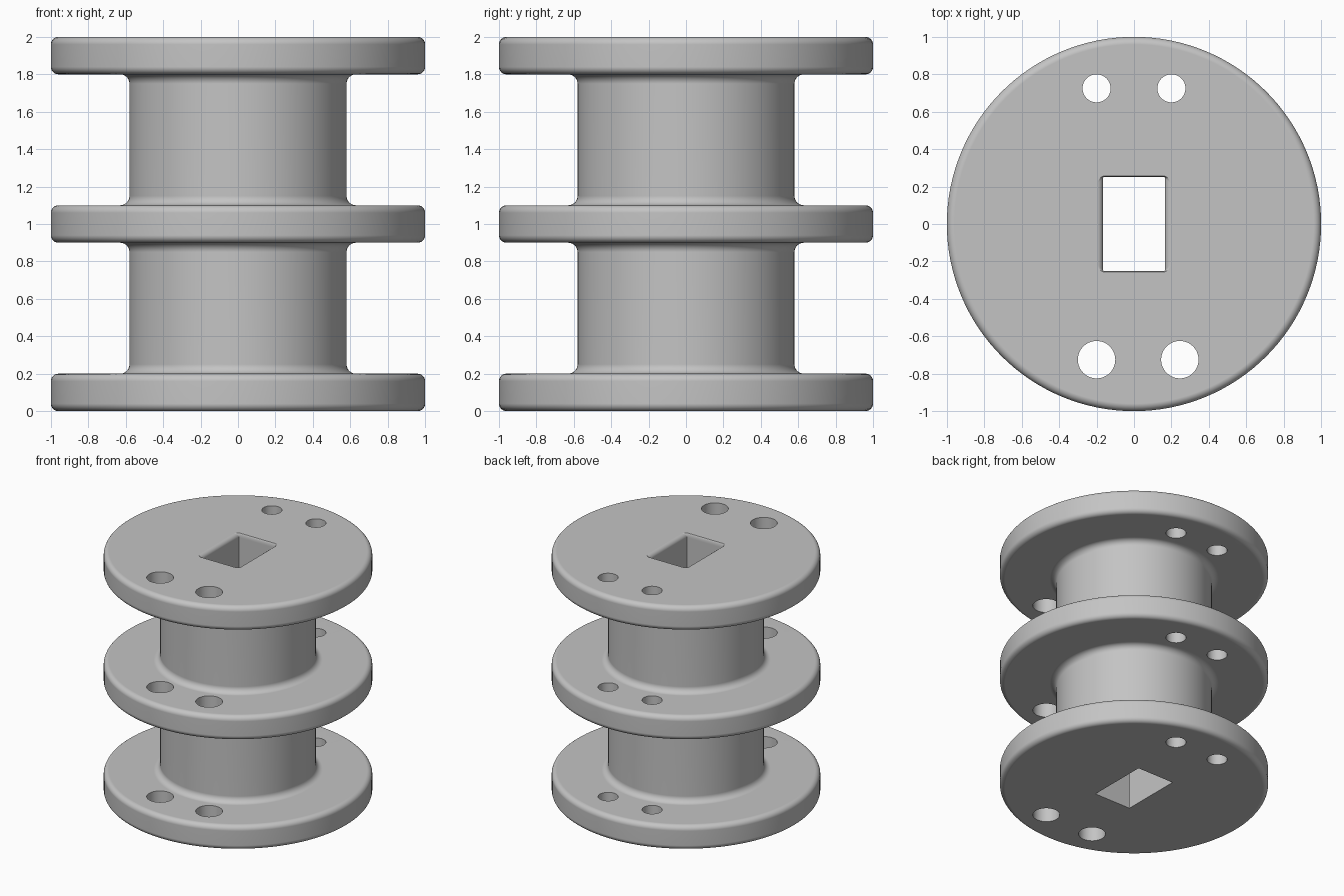
import bpy, bmesh
from math import sin, cos, pi
from mathutils import Vector, Matrix

cube = bpy.data.objects.get("Cube")
if cube:
    bpy.data.objects.remove(cube, do_unlink=True)

grey = bpy.data.materials.new("plain grey")
grey.use_nodes = True
colour = (0.55, 0.55, 0.55, 1)
grey.diffuse_color = colour
grey.node_tree.nodes["Principled BSDF"].inputs["Base Color"].default_value = colour


def make_object(name, bm):
    bmesh.ops.recalc_face_normals(bm, faces=bm.faces)
    mesh = bpy.data.meshes.new(name)
    bm.to_mesh(mesh)
    bm.free()
    mesh.materials.append(grey)
    ob = bpy.data.objects.new(name, mesh)
    bpy.context.collection.objects.link(ob)
    return ob


def loft(bm, rings, closed_ends=True):
    """Skin a list of equal-length point rings."""
    loops = [[bm.verts.new(p) for p in ring] for ring in rings]
    n = len(loops[0])
    for a, b in zip(loops, loops[1:]):
        for i in range(n):
            j = (i + 1) % n
            bm.faces.new((a[i], a[j], b[j], b[i]))
    if closed_ends:
        bm.faces.new(loops[0][::-1])
        bm.faces.new(loops[-1])


def circle(r, z, n, x=0, y=0):
    return [(x + r * cos(2 * pi * i / n), y + r * sin(2 * pi * i / n), z) for i in range(n)]


def round_corner(prev, corner, nxt, radius, steps=6):
    """Quarter arc replacing a right-angle profile corner."""
    c = Vector(corner)
    u = (Vector(prev) - c).normalized() * radius
    v = (Vector(nxt) - c).normalized() * radius
    return [c + u * (1 - sin(a)) + v * (1 - cos(a))
            for a in (pi / 2 * k / steps for k in range(steps + 1))]


# Spool body: three flanges on a core, every corner filleted
CORE, RIM, EDGE, ROOT = 0.58, 1.0, 0.04, 0.05
corners = [(0, 0, 0)]
for low, high in ((0, 0.2), (0.9, 1.1), (1.8, 2.0)):
    if low > 0:
        corners.append((CORE, low, ROOT))
    corners += [(RIM, low, EDGE), (RIM, high, EDGE)]
    if high < 2:
        corners.append((CORE, high, ROOT))
corners.append((0, 2, 0))
profile = []
for a, b, c in zip(corners, corners[1:], corners[2:]):
    profile += round_corner(a[:2], b[:2], c[:2], b[2])
bm = bmesh.new()
loft(bm, [circle(r, z, 128) for r, z in profile])
spool = make_object("spool", bm)


# Square shaft hole, widening in a soft lip at the top
def rounded_rect(hx, hy, r, z, steps=5):
    points = []
    for quarter, (sx, sy) in enumerate(((1, 1), (-1, 1), (-1, -1), (1, -1))):
        for k in range(steps + 1):
            a = pi / 2 * (quarter + k / steps)
            points.append((sx * (hx - r) + r * cos(a), sy * (hy - r) + r * sin(a), z))
    return points


def lip_section(a, z):
    t = 1 - cos(a)
    return rounded_rect(0.165 + 0.035 * t, 0.25 + 0.01 * t, 0.004 + 0.046 * t, z)


sections = [lip_section(0, -0.1)]
sections += [lip_section(a, 1.9655 + 0.035 * sin(a)) for a in (pi / 12 * k for k in range(7))]
sections.append(lip_section(pi / 2, 2.1))
bm = bmesh.new()
loft(bm, sections)
cutters = [make_object("shaft_hole_cutter", bm)]

# Round holes through all flanges
for name, x, y, r in (("small_hole_left", 0.2, 0.725, 0.075),
                      ("small_hole_right", -0.2, 0.725, 0.075),
                      ("large_hole_left", 0.245, -0.725, 0.1),
                      ("large_hole_right", -0.2, -0.725, 0.1)):
    bm = bmesh.new()
    loft(bm, [circle(r, z, 48, x, y) for z in (-0.1, 2.1)])
    cutters.append(make_object(name + "_cutter", bm))

# Cut the holes and remove the cutters
bpy.ops.object.select_all(action='DESELECT')
bpy.context.view_layer.objects.active = spool
spool.select_set(True)
for cutter in cutters:
    mod = spool.modifiers.new("hole", 'BOOLEAN')
    mod.operation = 'DIFFERENCE'
    mod.solver = 'EXACT'
    mod.object = cutter
    bpy.ops.object.modifier_apply(modifier=mod.name)
    bpy.data.objects.remove(cutter, do_unlink=True)

# Smooth the curved surfaces while flat faces stay flat
bpy.ops.object.shade_smooth_by_angle(angle=pi / 6)
weighted = spool.modifiers.new("even shading", 'WEIGHTED_NORMAL')
weighted.keep_sharp = True
